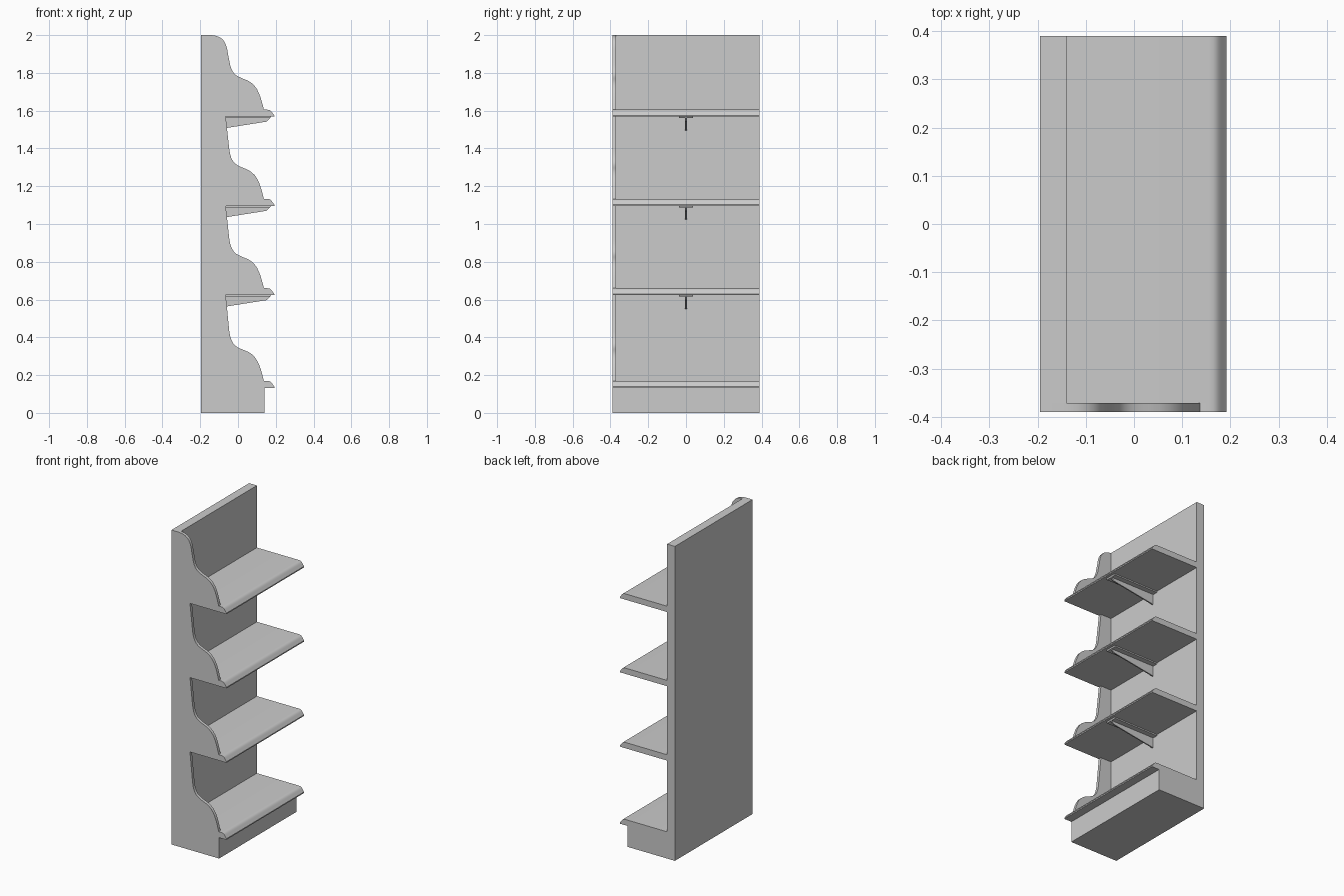
import bpy, bmesh, math
from mathutils import Vector
from mathutils.geometry import interpolate_bezier

if "Cube" in bpy.data.objects:
    bpy.data.objects.remove(bpy.data.objects["Cube"])

BACK, WALL = -0.195, -0.14
Y0, Y1, PANEL = -0.39, 0.39, -0.371
TOPS = [1.605, 1.133, 0.66, 0.17]       # upper surface of each shelf
THICK = 0.037


def prism(name, profile, y0, y1):
    """Extrude an (x, z) outline along y."""
    bm = bmesh.new()
    face = bm.faces.new([bm.verts.new((x, y0, z)) for x, z in profile])
    ext = bmesh.ops.extrude_face_region(bm, geom=[face])
    verts = [v for v in ext["geom"] if isinstance(v, bmesh.types.BMVert)]
    bmesh.ops.translate(bm, verts=verts, vec=(0, y1 - y0, 0))
    bmesh.ops.recalc_face_normals(bm, faces=bm.faces)
    me = bpy.data.meshes.new(name)
    bm.to_mesh(me)
    bm.free()
    ob = bpy.data.objects.new(name, me)
    bpy.context.collection.objects.link(ob)
    bpy.ops.object.select_all(action='DESELECT')
    ob.select_set(True)
    bpy.context.view_layer.objects.active = ob
    bpy.ops.object.shade_smooth_by_angle(angle=math.radians(28))
    return ob


def curve(a, b, c, d, n=9):
    pts = interpolate_bezier(*[Vector((p[0], p[1], 0)) for p in (a, b, c, d)], n)
    return [(p.x, p.y) for p in pts]


def lip(z):
    """Rounded front nose of a shelf, top to bottom."""
    return curve((0.155, z), (0.176, z), (0.177, z - 0.012), (0.192, z - 0.03), 7) + [(0.192, z - THICK)]


# Scalloped side panel
side = [(BACK, 0), (BACK, 2)]
side += curve((WALL, 2), (-0.07, 1.995), (-0.06, 1.95), (-0.053, 1.90))
for i, z in enumerate(TOPS):
    side += curve((-0.046, z + .26), (-0.036, z + .19), (-0.012, z + .18), (0.03, z + .163))
    side += curve((0.03, z + .163), (0.10, z + .14), (0.115, z + .09), (0.137, z))[1:]
    side += lip(z)
    side.append((-0.065 if i < 3 else 0.14, z - THICK))
side.append((0.14, 0))
prism("side_panel", side, Y0, PANEL)

# Back panel and plinth
prism("back_panel", [(BACK, 0), (BACK, 2), (WALL, 2), (WALL, 0)], PANEL, Y1)
base_top = TOPS[-1] - THICK
prism("plinth", [(WALL, 0), (WALL, base_top), (0.14, base_top), (0.14, 0)], PANEL, Y1)

# Shelves, with a T-shaped bracket under the three upper ones
for i, z in enumerate(TOPS):
    low = z - THICK
    prism(f"shelf_{i + 1}", [(WALL, low), (WALL, z)] + lip(z), PANEL, Y1)
    if i < 3:
        prism(f"bracket_plate_{i + 1}",
              [(WALL, low), (0.175, low), (0.170, low - .008), (WALL, low - .008)], -0.037, 0.037)
        prism(f"bracket_blade_{i + 1}",
              [(WALL, low - .008), (0.170, low - .008), (0.152, low - .026), (WALL, low - .072)], -0.004, 0.004)
